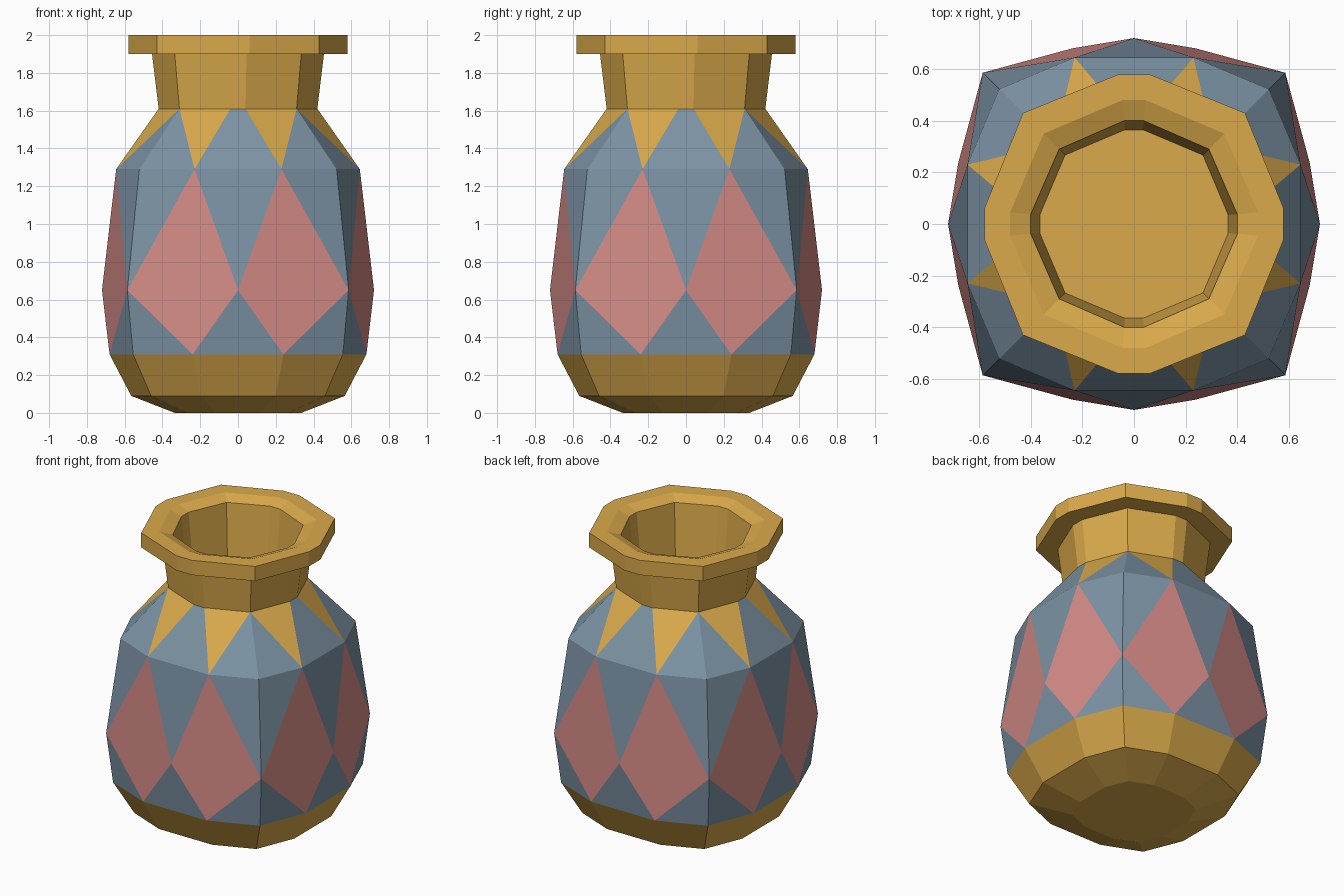
import bpy, bmesh
from mathutils import Matrix, Vector

if "Cube" in bpy.data.objects:
    bpy.data.objects.remove(bpy.data.objects["Cube"])

def material(name, rgb):
    m = bpy.data.materials.new(name)
    m.diffuse_color = (*rgb, 1)
    m.use_nodes = True
    m.node_tree.nodes["Principled BSDF"].inputs["Base Color"].default_value = m.diffuse_color
    return m

OCHRE, BLUE, PINK = 0, 1, 2
bm = bmesh.new()

def ring(z, half, dist, corner):
    """Twelve points: two on each side plus a diagonal corner (left, right, corner)."""
    pts = []
    for k in range(4):
        rot = Matrix.Rotation(k * 1.5707963268, 3, 'Z')
        for p in ((-half, -dist, z), (half, -dist, z), (corner, -corner, z)):
            pts.append(bm.verts.new(rot @ Vector(p)))
    return pts

def face(verts, mat):
    bm.faces.new(verts).material_index = mat

def bridge(a, b, mat):
    for i in range(12):
        j = (i + 1) % 12
        face((a[i], a[j], b[j], b[i]), mat)

# Base: foot and chamfered band
foot = ring(0, 0.12, 0.335, 0.27)
band = ring(0.09, 0.20, 0.565, 0.46)
low = ring(0.31, 0.24, 0.68, 0.555)
face(foot[::-1], OCHRE)
bridge(foot, band, OCHRE)
bridge(band, low, OCHRE)

# Belly: eight-point ring with diamonds between the lower and upper rings
belly = []
for k in range(4):
    rot = Matrix.Rotation(k * 1.5707963268, 3, 'Z')
    for p in ((0, -0.72, 0.65), (0.586, -0.586, 0.65)):
        belly.append(bm.verts.new(rot @ Vector(p)))
high = ring(1.29, 0.23, 0.645, 0.522)
collar = ring(1.61, 0.04, 0.42, 0.31)

for k in range(4):
    l, r, c, nl = 3 * k, 3 * k + 1, 3 * k + 2, (3 * k + 3) % 12
    mid, right, left = belly[2 * k], belly[2 * k + 1], belly[2 * k - 1]
    face((low[l], mid, high[l], left), PINK)
    face((low[r], right, high[r], mid), PINK)
    face((low[l], low[r], mid), BLUE)
    face((high[r], high[l], mid), BLUE)
    for a, b in ((r, c), (c, nl)):
        face((low[a], low[b], right), BLUE)
        face((high[b], high[a], right), BLUE)
    # Shoulder: blue panels alternating with ochre points
    face((high[l], high[r], collar[r], collar[l]), BLUE)
    face((high[r], high[c], collar[c]), BLUE)
    face((high[c], high[nl], collar[c]), BLUE)
    face((high[r], collar[c], collar[r]), OCHRE)
    face((high[nl], collar[nl], collar[c]), OCHRE)

# Neck, rim and hollow mouth
previous = collar
for z, half, dist, corner in ((1.90, 0.045, 0.455, 0.335),
                              (1.90, 0.06, 0.58, 0.43),
                              (2.00, 0.06, 0.58, 0.43),
                              (2.00, 0.045, 0.48, 0.35),
                              (1.97, 0.038, 0.40, 0.29),
                              (1.61, 0.035, 0.365, 0.267)):
    nxt = ring(z, half, dist, corner)
    bridge(previous, nxt, OCHRE)
    previous = nxt
face(previous, OCHRE)

bmesh.ops.recalc_face_normals(bm, faces=bm.faces)
mesh = bpy.data.meshes.new("vase")
bm.to_mesh(mesh)
bm.free()
for m in (material("ochre", (0.70, 0.40, 0.07)),
          material("blue", (0.20, 0.29, 0.37)),
          material("pink", (0.66, 0.26, 0.24))):
    mesh.materials.append(m)
vase = bpy.data.objects.new("vase", mesh)
bpy.context.collection.objects.link(vase)
